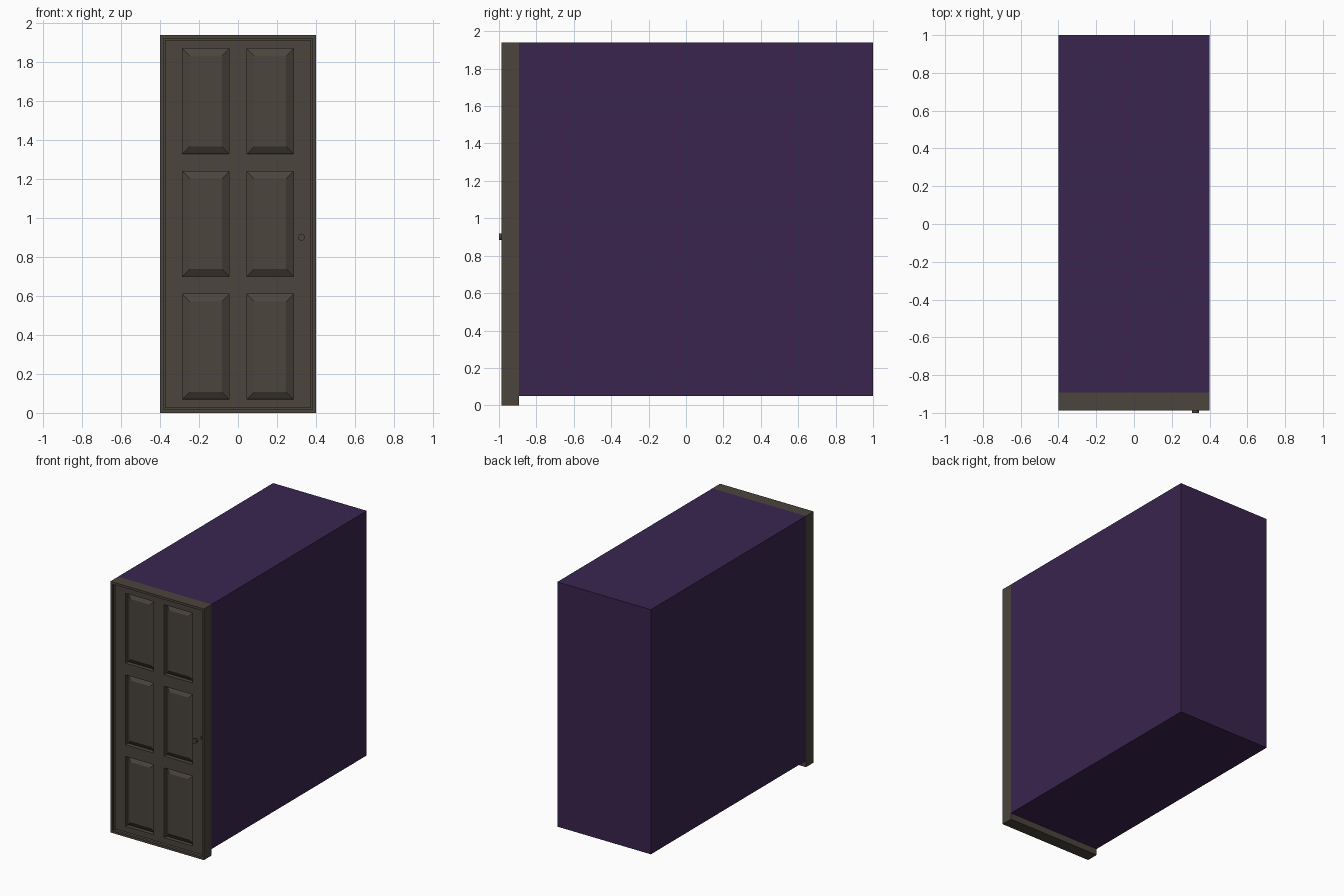
import bpy, bmesh, math
from mathutils import Matrix, Vector

if "Cube" in bpy.data.objects:
    bpy.data.objects.remove(bpy.data.objects["Cube"])


def material(name, rgb):
    m = bpy.data.materials.new(name)
    m.diffuse_color = (*rgb, 1)
    m.use_nodes = True
    m.node_tree.nodes["Principled BSDF"].inputs["Base Color"].default_value = m.diffuse_color
    return m


WOOD = material("dark grey brown", (0.069, 0.058, 0.045))
PURPLE = material("deep purple", (0.042, 0.018, 0.078))


def add_object(name, bm, mat):
    bmesh.ops.recalc_face_normals(bm, faces=bm.faces)
    me = bpy.data.meshes.new(name)
    bm.to_mesh(me)
    bm.free()
    me.materials.append(mat)
    ob = bpy.data.objects.new(name, me)
    bpy.context.collection.objects.link(ob)
    return ob


def box(bm, lo, hi):
    lo, hi = Vector(lo), Vector(hi)
    mat = Matrix.Translation((lo + hi) / 2) @ Matrix.Diagonal((*(hi - lo), 1))
    return bmesh.ops.create_cube(bm, size=1, matrix=mat)["verts"]


W, H = 0.4, 1.94
FRONT, BACK, LEAF = -0.987, -0.893, -0.965
T = 0.025

# room shell behind the door, open towards the door
bm = bmesh.new()
box(bm, (-W, BACK, 0.05), (W, 1.0, H))
bm.faces.ensure_lookup_table()
front = [f for f in bm.faces if f.calc_center_median().y < BACK + 0.01]
bmesh.ops.delete(bm, geom=front, context='FACES_ONLY')
add_object("room_shell", bm, PURPLE)

# door frame: a rectangle inset to a ring and its centre pushed back
bm = bmesh.new()
box(bm, (-W, FRONT, 0), (W, BACK, H))
front = [f for f in bm.faces if f.normal.y < -0.9]
bmesh.ops.inset_individual(bm, faces=front, thickness=T)
out = bmesh.ops.extrude_discrete_faces(bm, faces=front)["faces"]
bmesh.ops.translate(bm, verts=out[0].verts[:], vec=(0, LEAF - FRONT, 0))
bmesh.ops.delete(bm, geom=out, context='FACES_ONLY')
add_object("door_frame", bm, WOOD)

# door leaf: a grid of rails and stiles with six raised panels
xs = [-W + T, -0.285, -0.045, 0.045, 0.285, W - T]
zs = [T, 0.07, 0.61, 0.70, 1.24, 1.33, 1.87, H - T]
bm = bmesh.new()
grid = [[bm.verts.new((x, LEAF, z)) for x in xs] for z in zs]
panels = []
for j in range(len(zs) - 1):
    for i in range(len(xs) - 1):
        f = bm.faces.new((grid[j][i], grid[j][i + 1],
                          grid[j + 1][i + 1], grid[j + 1][i]))
        if i % 2 and j % 2:
            panels.append(f)
bm.normal_update()
bmesh.ops.inset_individual(bm, faces=panels, thickness=0.001, depth=-0.03)
bm.normal_update()
bmesh.ops.inset_individual(bm, faces=panels, thickness=0.052, depth=0.022)
add_object("door_leaf", bm, WOOD)

# round knob on a short neck
bm = bmesh.new()
for r, y0, y1 in ((0.01, LEAF, -0.985), (0.018, -0.985, -1.0)):
    mat = Matrix.Translation((0.325, (y0 + y1) / 2, 0.902)) @ Matrix.Rotation(math.pi / 2, 4, 'X')
    bmesh.ops.create_cone(bm, cap_ends=True, segments=12, radius1=r, radius2=r,
                          depth=y0 - y1, matrix=mat)
add_object("door_knob", bm, WOOD)

# small latch plate beside the knob
bm = bmesh.new()
box(bm, (0.355, LEAF - 0.006, 0.915), (0.362, LEAF + 0.002, 0.94))
add_object("latch_plate", bm, WOOD)
